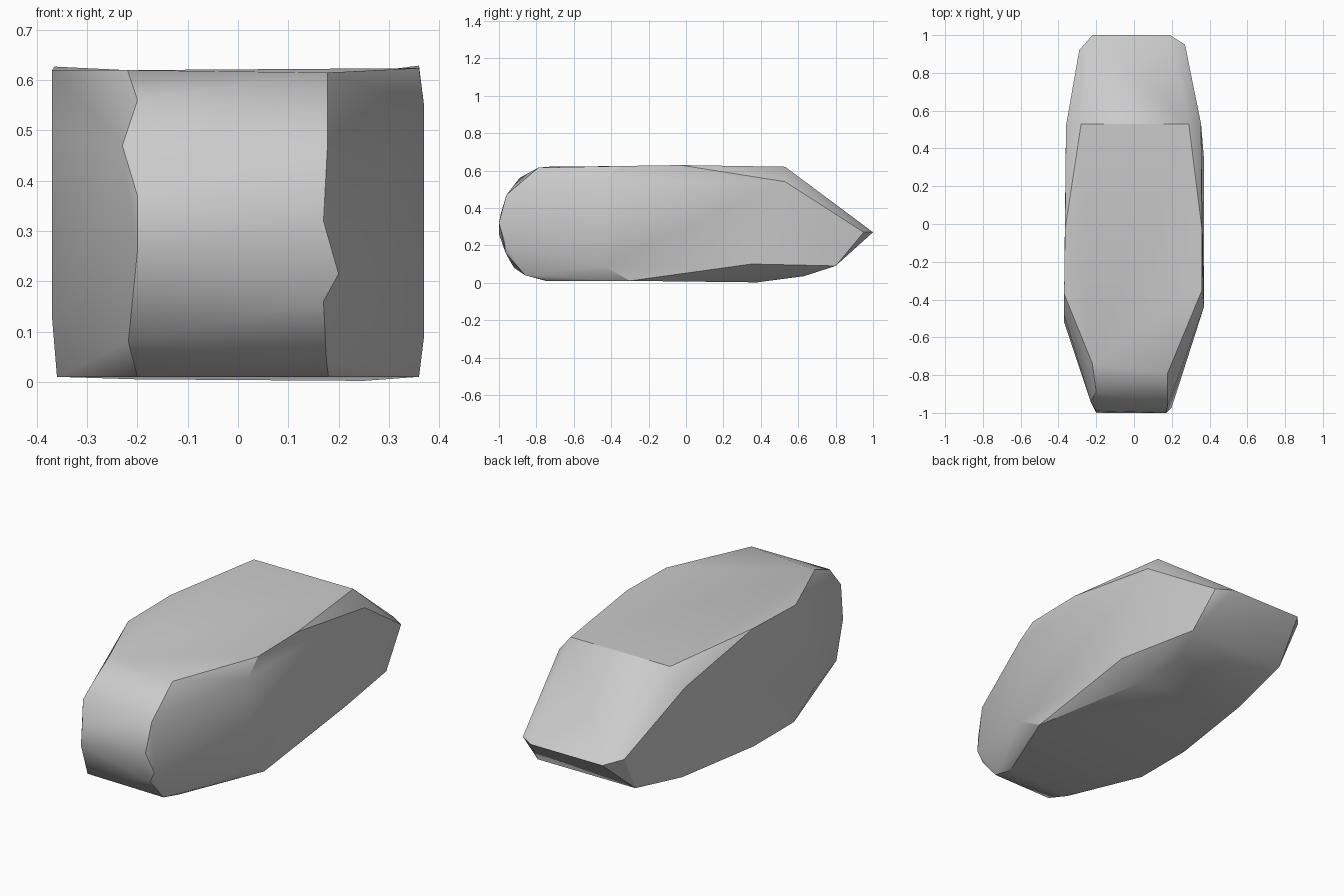
import bpy
import bmesh
import math

cube = bpy.data.objects.get("Cube")
if cube:
    bpy.data.objects.remove(cube, do_unlink=True)

# Plain grey stone
grey = bpy.data.materials.new("plain_grey")
grey.use_nodes = True
colour = (0.6, 0.6, 0.6, 1.0)
grey.diffuse_color = colour
grey.node_tree.nodes["Principled BSDF"].inputs["Base Color"].default_value = colour

# Rounded nose: its right and left edges, top to bottom
nose_right = [(-.22, -.74, .62), (-.2, -.89, .56), (-.23, -.94, .47), (-.2, -.99, .37),
              (-.2, -1, .26), (-.218, -.92, .08), (-.2, -.75, .01)]
nose_left = [(.178, -.79, .615), (.178, -.96, .47), (.17, -1, .32), (.2, -.97, .215),
             (.17, -.965, .16), (.176, -.86, .04), (.18, -.74, .01)]

# Flat top and the upper edges of the flanks
top = [(-.37, -.37, .62), (-.365, -.03, .627), (-.28, .53, .62),
       (.36, -.35, .624), (.36, -.03, .629), (.29, .53, .62)]
flanks = [(-.37, -.52, .13), (-.37, -.48, .5), (-.36, .52, .53),
          (.37, -.44, .55), (.37, -.44, .09), (.37, .35, .1), (.355, .53, .54)]

# Wedge-shaped tail
tail = [(-.22, 1, .27), (.19, 1, .27), (-.29, .92, .29), (.27, .95, .27),
        (-.27, .8, .09), (.29, .8, .09), (-.2, .63, .035), (.22, .63, .035)]

# Underside
underside = [(-.36, -.37, .01), (-.36, -.04, .01), (-.3, .46, .025),
             (.36, -.3, .01), (.25, .38, .002), (-.2, .38, .005)]

# Wrap the outlines in one faceted skin
bm = bmesh.new()
for point in nose_right + nose_left + top + flanks + tail + underside:
    bm.verts.new(point)
hull = bmesh.ops.convex_hull(bm, input=bm.verts)
loose = {v for v in hull["geom_interior"] + hull["geom_unused"]
         if isinstance(v, bmesh.types.BMVert)}
bmesh.ops.delete(bm, geom=list(loose), context="VERTS")
bmesh.ops.dissolve_limit(bm, angle_limit=math.radians(2),
                         verts=bm.verts, edges=bm.edges)
bmesh.ops.recalc_face_normals(bm, faces=bm.faces)

mesh = bpy.data.meshes.new("stone_body")
bm.to_mesh(mesh)
bm.free()
mesh.materials.append(grey)
stone = bpy.data.objects.new("stone_body", mesh)
bpy.context.collection.objects.link(stone)

# Soft shading with crisp main creases
bpy.ops.object.select_all(action="DESELECT")
stone.select_set(True)
bpy.context.view_layer.objects.active = stone
bpy.ops.object.shade_smooth_by_angle(angle=math.radians(30))
